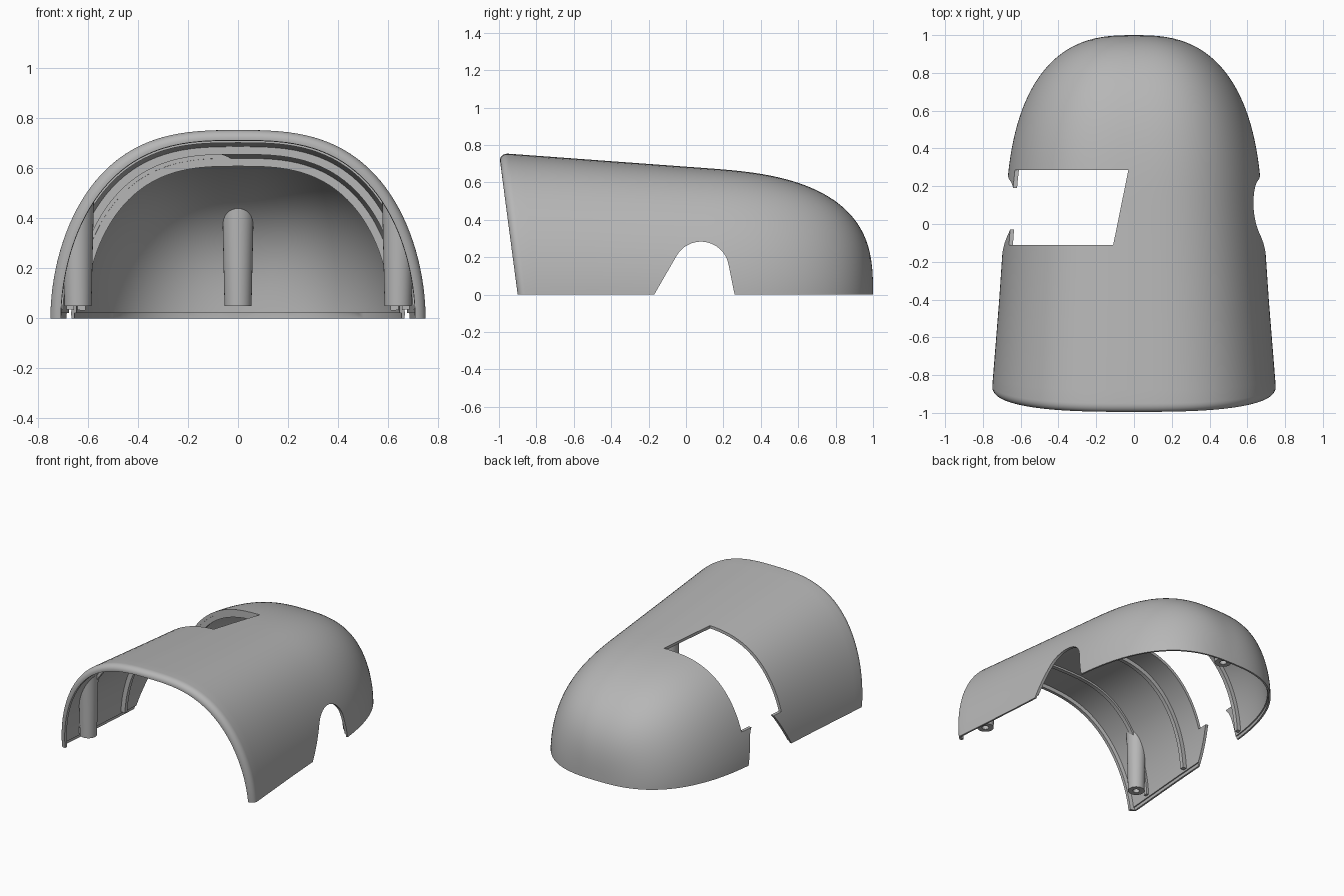
import bpy, bmesh, math

if "Cube" in bpy.data.objects:
    bpy.data.objects.remove(bpy.data.objects["Cube"])

grey = bpy.data.materials.new("mid_grey")
grey.use_nodes = True
colour = (0.47, 0.47, 0.47, 1)
grey.diffuse_color = colour
grey.node_tree.nodes["Principled BSDF"].inputs["Base Color"].default_value = colour

WALL = 0.02     # shell thickness
LIP = 0.042     # depth of the rolled front edge
FRONT = -0.9    # front edge at the ground
NOSE = 0.1      # where the rear dome starts
STEPS = 64


def section(y, t=0.0, low=0.0):
    """Arch-shaped cross-section at y, inset by t, leaving out `low` radians at each foot."""
    u = min(max((y - NOSE) / (1 - NOSE - t), 0), 1)
    w = (0.745 - 0.067 * (y + 0.87) - t) * (1 - u ** 2.7) ** (1 / 2.7)
    h = (0.757 - 0.073 * (y + 1) - t) * (1 - u ** 2.9) ** (1 / 2.9)
    pts = []
    for i in range(STEPS + 1):
        a = low + (math.pi - 2 * low) * i / STEPS
        c, s = math.cos(a), math.sin(a)
        if s < 1e-6:
            s = 0
        pts.append((math.copysign(w * abs(c) ** (2 / 2.9), c), h * s ** (2 / 1.9)))
    return pts


def raked_ring(y, t, floor=0.0, top=9.0):
    """Section ring that leans forward towards the raked front edge."""
    blend = min(max((-0.4 - y) / 0.5, 0), 1)
    pts = section(y - 0.1 * blend, t)
    if floor < 0:
        pts = [(pts[0][0], floor)] + pts + [(pts[-1][0], floor)]
    return [(x, y - 0.132 * min(z, top) * blend, min(z, top)) for x, z in pts]


def skin(name, rings, cap_start=True, cap_end=False, close=False):
    """Join closed rings of 3D points into a surface object."""
    bm = bmesh.new()
    rows = [[bm.verts.new(p) for p in r] for r in rings]
    n = len(rows[0])
    pairs = list(zip(rows, rows[1:])) + ([(rows[-1], rows[0])] if close else [])
    for a, b in pairs:
        for i in range(n):
            j = (i + 1) % n
            bm.faces.new((a[i], a[j], b[j], b[i]))
    if cap_start:
        bm.faces.new(rows[0])
    if cap_end:
        bm.faces.new(rows[-1])
    bmesh.ops.remove_doubles(bm, verts=bm.verts, dist=1e-5)
    bmesh.ops.recalc_face_normals(bm, faces=bm.faces)
    mesh = bpy.data.meshes.new(name)
    bm.to_mesh(mesh)
    bm.free()
    mesh.materials.append(grey)
    ob = bpy.data.objects.new(name, mesh)
    bpy.context.collection.objects.link(ob)
    return ob


def body_stations(t, count=32):
    dome = [NOSE + (1 - NOSE - t) * math.sin(math.pi / 2 * k / count) for k in range(count + 1)]
    return [-0.8, -0.7, -0.6, -0.5, -0.4, -0.2, -0.05] + dome


def cavity(name, t, lip, top=9.0):
    """Solid that fills the hood up to inset t, narrower at the front lip."""
    stations = [(-1.2, lip), (FRONT + 0.02, lip), (FRONT + 0.026, t)]
    stations += [(y, t) for y in body_stations(t)]
    return skin(name, [raked_ring(y, s, -0.1, top) for y, s in stations])


def outer_body():
    """Hood outside with a raked, rolled front edge."""
    stations = []
    for k in range(9):
        a = math.pi / 2 * k / 8
        stations.append((FRONT + LIP * (1 - math.cos(a)), LIP * (1 - math.sin(a))))
    stations += [(y, 0) for y in body_stations(0)]
    return skin("hood_shell", [raked_ring(y, t) for y, t in stations])


def boolean(ob, tool, op="DIFFERENCE", keep=False):
    mod = ob.modifiers.new("cut", "BOOLEAN")
    mod.operation, mod.solver, mod.object = op, "EXACT", tool
    bpy.context.view_layer.objects.active = ob
    bpy.ops.object.modifier_apply(modifier=mod.name)
    if not keep:
        bpy.data.objects.remove(tool)


def smooth(ob):
    bpy.ops.object.select_all(action="DESELECT")
    ob.select_set(True)
    bpy.context.view_layer.objects.active = ob
    bpy.ops.object.shade_smooth_by_angle(angle=math.radians(30))


# Shell: hollowed, with a shallow rebate along the lower rim
shell = outer_body()
boolean(shell, cavity("cavity_cutter", WALL, LIP + 0.003))
boolean(shell, cavity("rebate_cutter", 0.012, LIP + 0.003, 0.022))

# Arch through both sides
arch = [(-0.225, -0.1), (-0.17, 0)]
for k in range(25):
    a = math.radians(150 - 138 * k / 24)
    arch.append((0.08 + 0.15 * math.cos(a), 0.133 + 0.15 * math.sin(a)))
arch += [(0.26, 0), (0.28, -0.1)]
boolean(shell, skin("arch_cutter", [[(x, y, z) for y, z in arch] for x in (-1, 1)], cap_end=True))

# Slot over the right side
slot = [(-1, -0.11), (-0.11, -0.11), (-0.03, 0.285), (-1, 0.285)]
boolean(shell, skin("slot_cutter", [[(x, y, z) for x, y in slot] for z in (0.235, 1)], cap_end=True))
smooth(shell)

# Inner ribs
for name, y, inset in [("front_rib", -0.72, 0.034), ("middle_rib", -0.3, 0.05), ("rear_rib", 0.302, 0.05)]:
    rings = []
    for (xo, zo), (xi, zi) in zip(section(y, 0.01, 0.06), section(y, inset, 0.06)):
        rings.append([(xo, y - 0.014, zo), (xi, y - 0.014, zi), (xi, y + 0.014, zi), (xo, y + 0.014, zo)])
    smooth(skin(name, rings, cap_end=True))

# Screw posts, trimmed to the inside of the shell
trim = cavity("post_trim", 0.01, 0.01)
profile = [(0, 0.25), (0.022, 0.25), (0.022, 0.05), (0.054, 0.05), (0.071, 0.8), (0, 0.8)]
for name, px, py in [("left_post", 0.64, -0.74), ("right_post", -0.64, -0.74), ("rear_post", 0, 0.9)]:
    rings = []
    for k in range(32):
        a = math.tau * k / 32
        rings.append([(px + r * math.cos(a), py + r * math.sin(a), z) for r, z in profile])
    post = skin(name, rings, cap_start=False, close=True)
    boolean(post, trim, "INTERSECT", keep=True)
    smooth(post)
bpy.data.objects.remove(trim)
